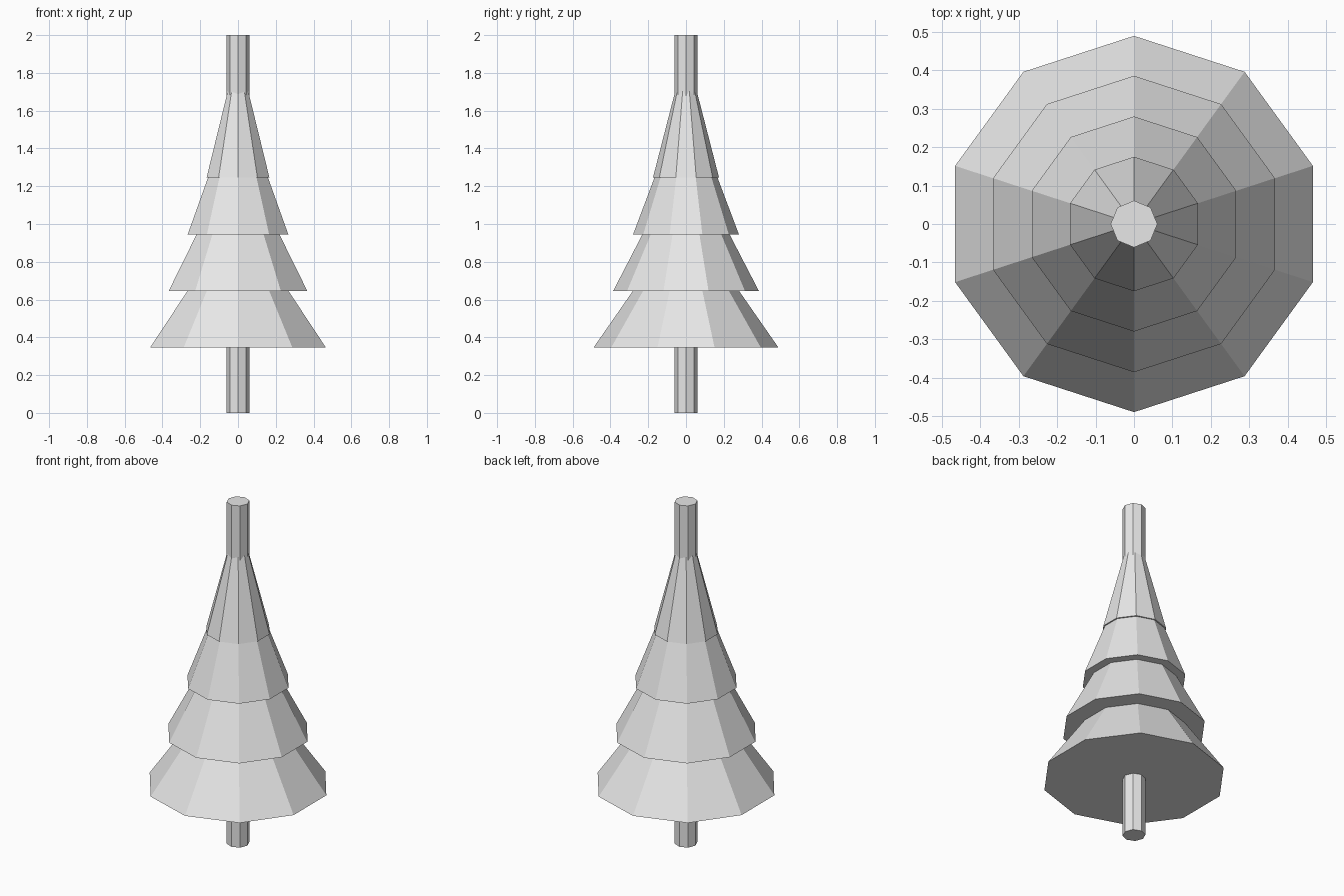
import bpy
import math

cube = bpy.data.objects.get("Cube")
if cube:
    bpy.data.objects.remove(cube, do_unlink=True)

# One plain grey for the whole tree
grey = bpy.data.materials.new("light_grey")
grey.use_nodes = True
colour = (0.8, 0.8, 0.8, 1)
grey.diffuse_color = colour
grey.node_tree.nodes["Principled BSDF"].inputs["Base Color"].default_value = colour


def frustum(name, sides, bottom_radius, top_radius, z_bottom, z_top):
    """Upright flat-shaded cone or prism with a corner towards +y."""
    bpy.ops.mesh.primitive_cone_add(
        vertices=sides, radius1=bottom_radius, radius2=top_radius,
        depth=z_top - z_bottom, location=(0, 0, (z_bottom + z_top) / 2))
    part = bpy.context.object
    part.name = name
    part.data.materials.append(grey)
    bpy.ops.object.shade_flat()
    return part


# Trunk runs through the full height and shows above the foliage
frustum("trunk", 8, 0.061, 0.061, 0, 2)

# Foliage tiers: bottom radius and hidden tip height, from the ground up
tiers = [(0.49, 1.05), (0.386, 1.39), (0.28, 1.69), (0.175, 1.925)]
for i, (radius, tip) in enumerate(tiers):
    frustum(f"foliage_tier_{i + 1}", 10, radius, 0, 0.345 + 0.3 * i, tip)
